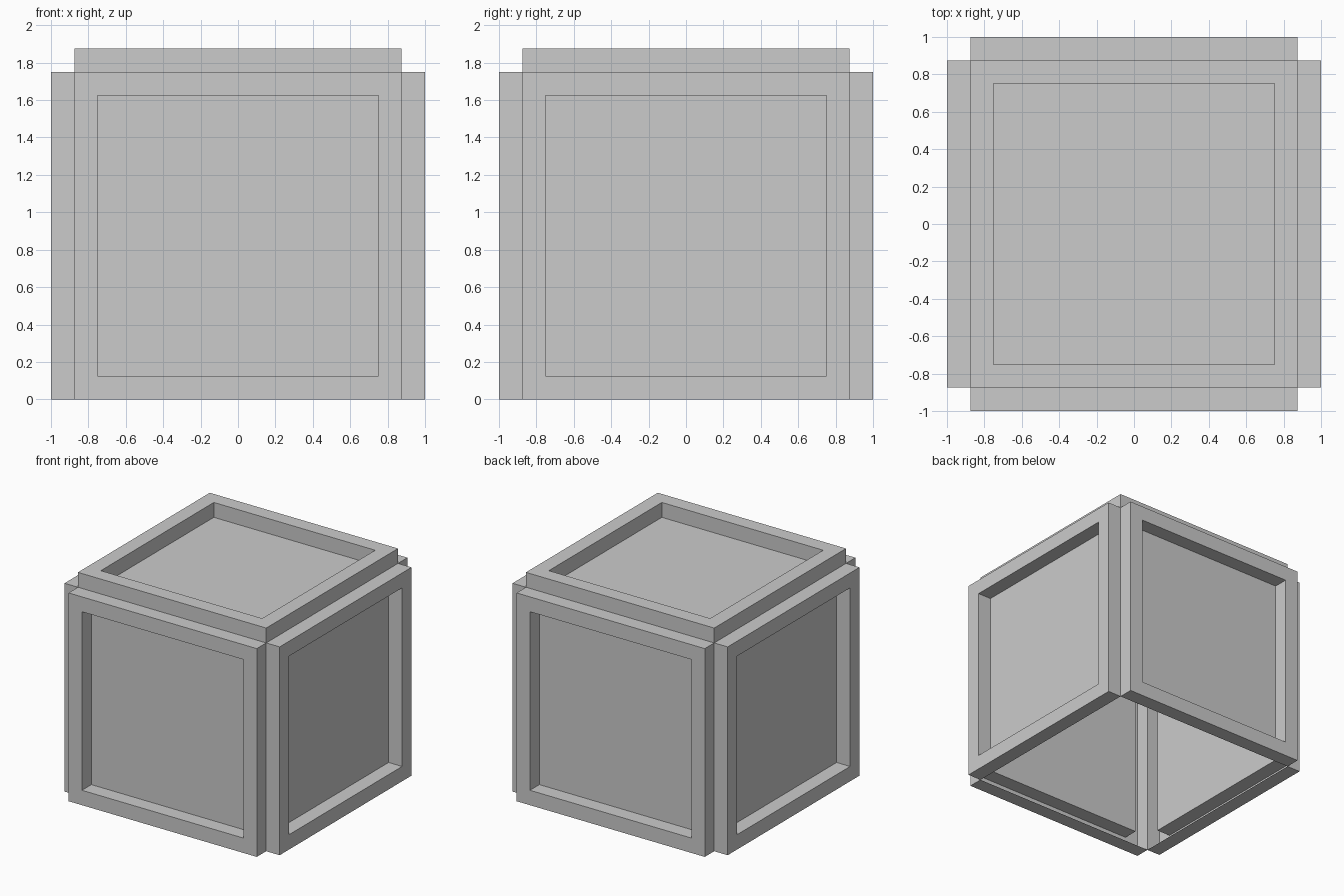
import bpy, bmesh
from math import pi
from mathutils import Matrix

if "Cube" in bpy.data.objects:
    bpy.data.objects.remove(bpy.data.objects["Cube"])

CORE = 0.875   # half size of the inner cube
RAIL = 0.125   # frame width and thickness


def make_panel_mesh():
    """Open-backed frame with a recessed centre, facing local +z."""
    bm = bmesh.new()
    profile = [(CORE, CORE), (CORE, CORE + RAIL),
               (CORE - RAIL, CORE + RAIL), (CORE - RAIL, CORE)]
    corners = [(-1, -1), (1, -1), (1, 1), (-1, 1)]
    rings = [[bm.verts.new((sx * r, sy * r, h)) for sx, sy in corners]
             for r, h in profile]
    # Outer walls, frame face and recess walls
    for a, b in zip(rings, rings[1:]):
        for i in range(4):
            j = (i + 1) % 4
            bm.faces.new((a[i], a[j], b[j], b[i]))
    # Recessed panel
    bm.faces.new(rings[-1])
    mesh = bpy.data.meshes.new("framed_panel")
    bm.to_mesh(mesh)
    bm.free()
    return mesh


mesh = make_panel_mesh()
centre = Matrix.Translation((0, 0, CORE))


def add_panel(name, rotation):
    obj = bpy.data.objects.new(name, mesh)
    obj.matrix_world = centre @ rotation
    bpy.context.collection.objects.link(obj)


# Four sides, then the top; the underside stays open
for k, name in enumerate(("front", "right", "back", "left")):
    add_panel(name + "_panel",
              Matrix.Rotation(k * pi / 2, 4, 'Z') @ Matrix.Rotation(pi / 2, 4, 'X'))
add_panel("top_panel", Matrix.Identity(4))
